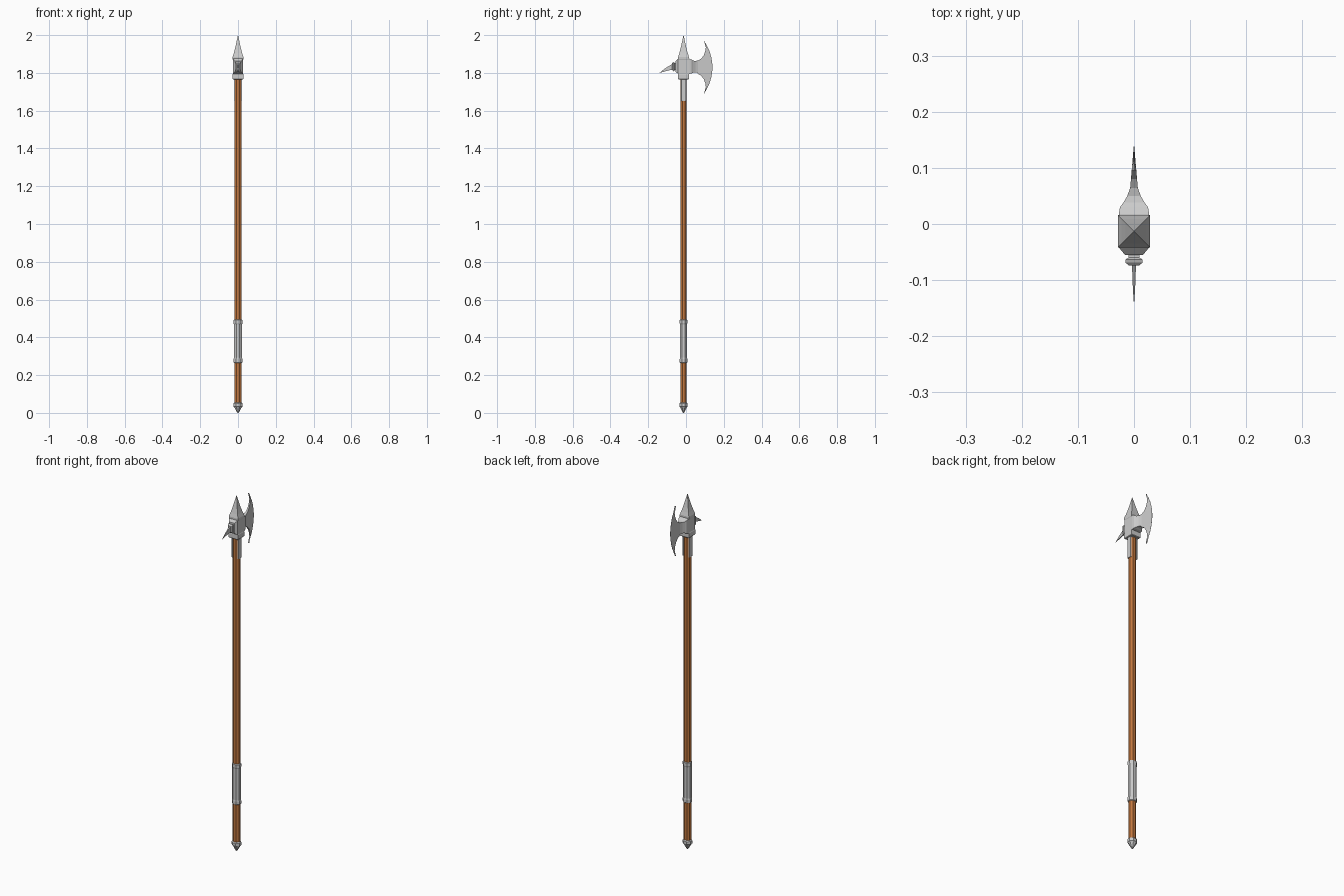
import bpy, bmesh, math

CY = -0.013  # shaft axis

wood = bpy.data.materials.new("wood")
wood.diffuse_color = (0.55, 0.19, 0.05, 1)


def loft(name, rings, mat=None):
    """Skin a list of equal-length closed rings and cap both ends."""
    bm = bmesh.new()
    vs = [[bm.verts.new(p) for p in r] for r in rings]
    n = len(rings[0])
    for a, b in zip(vs, vs[1:]):
        for i in range(n):
            j = (i + 1) % n
            bm.faces.new((a[i], a[j], b[j], b[i]))
    bm.faces.new(vs[0])
    bm.faces.new(vs[-1])
    bmesh.ops.remove_doubles(bm, verts=bm.verts, dist=1e-5)
    bmesh.ops.recalc_face_normals(bm, faces=bm.faces)
    me = bpy.data.meshes.new(name)
    bm.to_mesh(me)
    bm.free()
    ob = bpy.data.objects.new(name, me)
    bpy.context.collection.objects.link(ob)
    if mat:
        me.materials.append(mat)
    return ob


def octagon(z, rx, ry=None):
    """Eight-sided ring with flats facing x and y; rx, ry are half widths."""
    ry = rx if ry is None else ry
    k = 1 / math.cos(math.pi / 8)
    angs = [(i + 0.5) * math.pi / 4 for i in range(8)]
    return [(rx * k * math.cos(a), CY + ry * k * math.sin(a), z) for a in angs]


def rect_z(z, hx, hy):
    return [(-hx, CY - hy, z), (hx, CY - hy, z), (hx, CY + hy, z), (-hx, CY + hy, z)]


def rect_y(y, hx, z0, z1):
    return [(-hx, y, z0), (hx, y, z0), (hx, y, z1), (-hx, y, z1)]


# Wooden shaft
loft("shaft", [octagon(0.035, 0.019, 0.0165), octagon(1.79, 0.019, 0.0165)], wood)

# Metal grip with raised end bands
loft("grip", [octagon(z, r, r * 0.86) for z, r in
              [(0.265, 0.020), (0.268, 0.0235), (0.285, 0.0235), (0.292, 0.0215),
               (0.468, 0.0215), (0.475, 0.0235), (0.492, 0.0235), (0.495, 0.020)]])

# Butt cap
loft("butt_cap", [octagon(z, r, r * 0.9) for z, r in
                  [(0.055, 0.019), (0.050, 0.024), (0.034, 0.024), (0.030, 0.020),
                   (0.013, 0.011), (0.0, 0.003)]])

# Langets down both sides of the shaft
for s, side in ((-1, "left"), (1, "right")):
    loft("langet_" + side, [[(s * x, CY + y, z) for x, y in
         ((0.015, -0.013), (0.022, -0.012), (0.022, 0.012), (0.015, 0.013))]
         for z in (1.65, 1.785)])

# Socket collar and core of the head
loft("collar", [rect_z(1.765, 0.026, 0.026), rect_z(1.768, 0.0285, 0.029),
                rect_z(1.792, 0.0285, 0.029), rect_z(1.80, 0.025, 0.027)])
loft("socket", [rect_y(y, hx, z0, z1) for y, hx, z0, z1 in
                [(-0.055, 0.016, 1.805, 1.862), (-0.042, 0.027, 1.795, 1.875),
                 (0.018, 0.027, 1.795, 1.875), (0.030, 0.025, 1.797, 1.870),
                 (0.038, 0.019, 1.801, 1.865), (0.050, 0.012, 1.803, 1.863),
                 (0.064, 0.007, 1.800, 1.866)]])

# Four-sided top spike, concave
loft("top_spike", [rect_z(z, h, h) for z, h in
                   [(1.868, 0.026), (1.873, 0.0285), (1.885, 0.0285), (1.905, 0.022),
                    (1.93, 0.0155), (1.955, 0.010), (1.98, 0.0045), (2.0, 0.0003)]])

# Axe blade: wedge sections from upper horn to lower horn
half = [(0.095, 0.14, 0.096, 0.14), (0.105, 0.105, 0.111, 0.113),
        (0.102, 0.085, 0.124, 0.086), (0.094, 0.063, 0.133, 0.057),
        (0.080, 0.045, 0.138, 0.029), (0.062, 0.034, 0.140, 0.010)]
secs = [(yi, 1.83 + zi, yo, 1.83 + zo) for yi, zi, yo, zo in half]
secs += [(yi, 1.83 - zi, yo, 1.83 - zo) for yi, zi, yo, zo in reversed(half)]
rings = []
for yi, zi, yo, zo in secs:
    t = 0.007 * (0.143 - yi) / 0.081
    rings.append([(-t, yi, zi), (t, yi, zi), (0.0003, yo, zo), (-0.0003, yo, zo)])
loft("axe_blade", rings)

# Rear boss and flange carrying the beak
loft("rear_boss", [rect_y(y, hx, z0, z1) for y, hx, z0, z1 in
                   [(-0.052, 0.010, 1.815, 1.852), (-0.060, 0.010, 1.815, 1.852),
                    (-0.063, 0.015, 1.808, 1.857), (-0.069, 0.015, 1.810, 1.855),
                    (-0.074, 0.009, 1.818, 1.850)]])

# Down-turned rear beak
loft("rear_beak", [rect_y(y, hx, z0, z1) for y, hx, z0, z1 in
                   [(-0.068, 0.004, 1.816, 1.850), (-0.088, 0.003, 1.814, 1.838),
                    (-0.110, 0.0022, 1.808, 1.824), (-0.128, 0.0012, 1.803, 1.811),
                    (-0.140, 0.0003, 1.799, 1.800)]])
